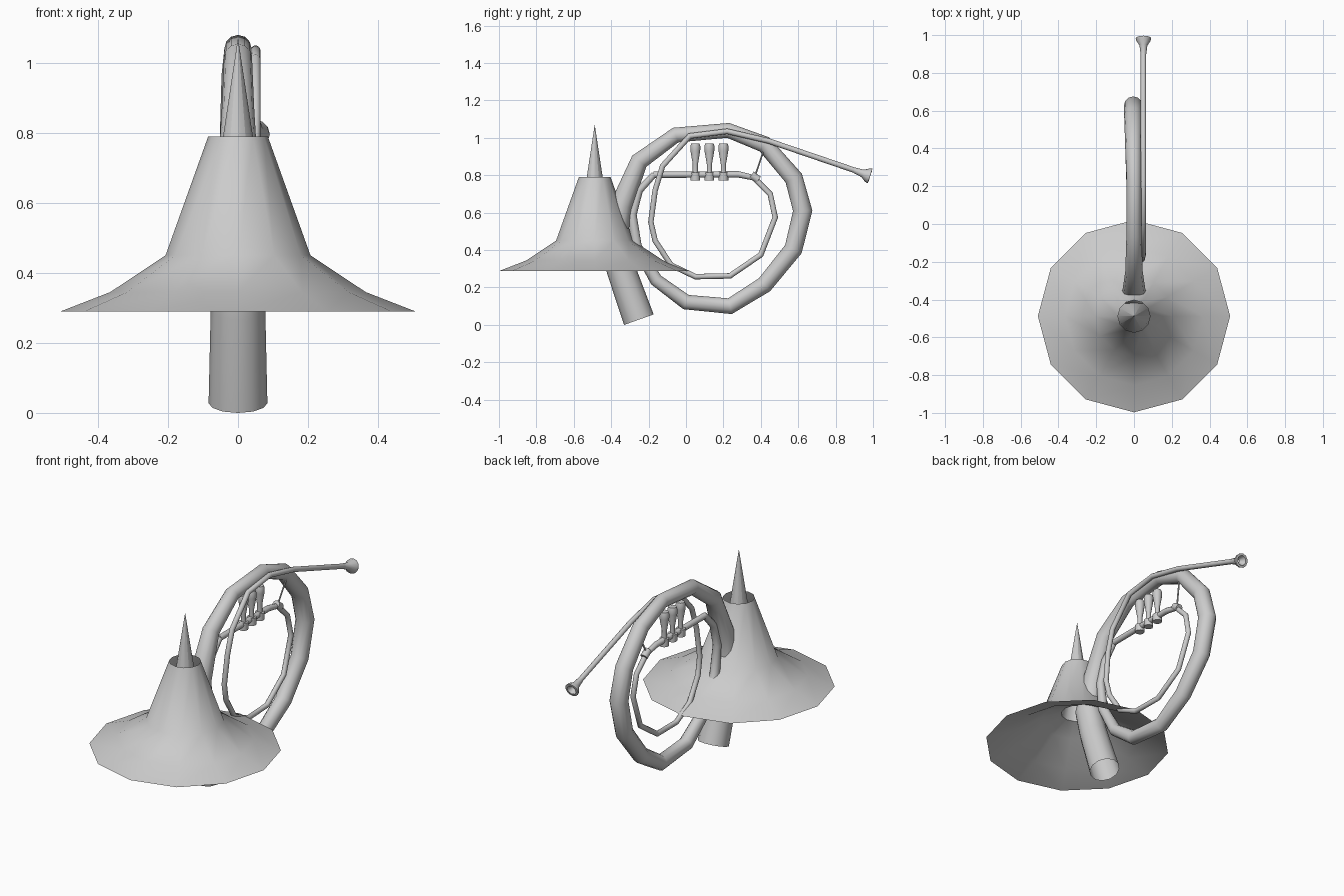
import bpy, math
from mathutils import Vector

if "Cube" in bpy.data.objects:
    bpy.data.objects.remove(bpy.data.objects["Cube"])


def finish(name, verts, faces):
    me = bpy.data.meshes.new(name)
    me.from_pydata(verts, [], faces)
    me.update()
    ob = bpy.data.objects.new(name, me)
    bpy.context.collection.objects.link(ob)
    bpy.ops.object.select_all(action='DESELECT')
    ob.select_set(True)
    bpy.context.view_layer.objects.active = ob
    bpy.ops.object.mode_set(mode='EDIT')
    bpy.ops.mesh.select_all(action='SELECT')
    bpy.ops.mesh.normals_make_consistent(inside=False)
    bpy.ops.object.mode_set(mode='OBJECT')
    bpy.ops.object.shade_smooth_by_angle(angle=math.radians(50))
    return ob


def sweep(name, path, sides=12, caps=True):
    """Round tube through (x, y, z, radius) points, with mitred corners."""
    pts = [Vector(p[:3]) for p in path]
    verts, faces = [], []
    n = len(pts)
    for i, p in enumerate(pts):
        a = (p - pts[i - 1]).normalized() if i else (pts[1] - p).normalized()
        b = (pts[i + 1] - p).normalized() if i < n - 1 else a
        t = (a + b).normalized()
        side = (Vector((1, 0, 0)) - t * t.x).normalized()
        up = t.cross(side)
        r = path[i][3]
        miter = 1 / max(0.6, t.dot(a))
        for k in range(sides):
            w = 2 * math.pi * k / sides
            verts.append(p + side * r * math.cos(w) + up * r * miter * math.sin(w))
    for i in range(n - 1):
        for k in range(sides):
            j = (k + 1) % sides
            faces.append((i * sides + k, i * sides + j,
                          (i + 1) * sides + j, (i + 1) * sides + k))
    if caps:
        faces += [tuple(range(sides)), tuple(range((n - 1) * sides, n * sides))]
    return finish(name, verts, faces)


def lathe(name, profile, x, y, sides=12, caps=True):
    """Turned part about a vertical axis, profile of (radius, z)."""
    verts = [(x + r * math.cos(2 * math.pi * k / sides),
              y + r * math.sin(2 * math.pi * k / sides), z)
             for r, z in profile for k in range(sides)]
    n = len(profile)
    faces = [(i * sides + k, i * sides + (k + 1) % sides,
              (i + 1) * sides + (k + 1) % sides, (i + 1) * sides + k)
             for i in range(n - 1) for k in range(sides)]
    if caps:
        faces += [tuple(range(sides)), tuple(range((n - 1) * sides, n * sides))]
    return finish(name, verts, faces)


# Flared bell: outer wall open at the top, inner wall drawn up into the spike
BELL_Y = -0.488
lathe("bell", [(0.509, 0.289), (0.365, 0.345), (0.207, 0.45), (0.085, 0.79)],
      0, BELL_Y, caps=False)
lathe("bell_throat_spike", [(0.509, 0.289), (0.363, 0.342), (0.202, 0.444),
                            (0.088, 0.49), (0.0005, 1.068)], 0, BELL_Y, caps=False)

# Main ring, widening from the valve pipe round to the open bell tube
sweep("main_ring", [
    (0, -0.17, 0.805, 0.017), (0, -0.25, 0.72, 0.020),
    (0, -0.287, 0.59, 0.023), (0, -0.265, 0.42, 0.028),
    (0, -0.16, 0.24, 0.034), (0, 0.0, 0.122, 0.039),
    (0, 0.235, 0.10, 0.041), (-0.002, 0.42, 0.215, 0.045),
    (-0.004, 0.574, 0.405, 0.048), (-0.004, 0.624, 0.61, 0.050),
    (-0.004, 0.576, 0.785, 0.048), (-0.003, 0.42, 0.965, 0.044),
    (0, 0.225, 1.04, 0.039), (0, -0.055, 1.015, 0.040),
    (0, -0.25, 0.875, 0.046), (0, -0.345, 0.64, 0.060),
    (0, -0.39, 0.45, 0.073), (0, -0.345, 0.29, 0.078),
    (0, -0.252, 0.028, 0.084)], caps=False)

# Mouth pipe and inner loop, drifting sideways to the valve pipe
X = 0.05
loop = [(0.05, 0.93, 0.817), (0.05, 0.44, 0.984), (0.05, 0.22, 1.035),
        (0.05, 0.02, 1.01), (0.05, -0.125, 0.85), (0.048, -0.165, 0.72),
        (0.043, -0.188, 0.55), (0.038, -0.165, 0.45), (0.033, -0.08, 0.32),
        (0.028, 0.05, 0.258), (0.022, 0.235, 0.262), (0.015, 0.4, 0.375),
        (0.008, 0.477, 0.575), (0.004, 0.45, 0.7), (0, 0.36, 0.79)]
sweep("inner_loop", [p + (0.0145,) for p in loop])
sweep("valve_pipe", [(0, 0.37, 0.785, 0.014), (0, 0.28, 0.805, 0.017),
                     (0, -0.175, 0.803, 0.017)])

# Mouthpiece with a hollow cup
sweep("mouthpiece", [(X, y, z, r) for y, z, r in [
    (0.90, 0.827, 0.015), (0.945, 0.810, 0.021), (0.97, 0.801, 0.038),
    (0.984, 0.796, 0.041), (0.985, 0.7957, 0.028)]], caps=False)
sweep("mouthpiece_cup", [(X, 0.985, 0.7957, 0.028), (X, 0.95, 0.808, 0.010)],
      caps=False)

# Three valves with their finger keys
for i, y in enumerate((0.05, 0.125, 0.20)):
    lathe(f"valve_{i + 1}", [(0.026, 0.772), (0.026, 0.815)], 0, y)
    lathe(f"key_{i + 1}", [(0.014, 0.81), (0.014, 0.86), (0.026, 0.93),
                           (0.027, 0.955), (0.022, 0.97)], 0, y)

# Ferrule and brace between valve pipe and mouth pipe
sweep("ferrule", [(0, 0.35, 0.802, 0.021), (0, 0.388, 0.775, 0.021)])
sweep("brace", [(0, 0.37, 0.80, 0.005), (0.03, 0.43, 0.975, 0.005)], 6)
